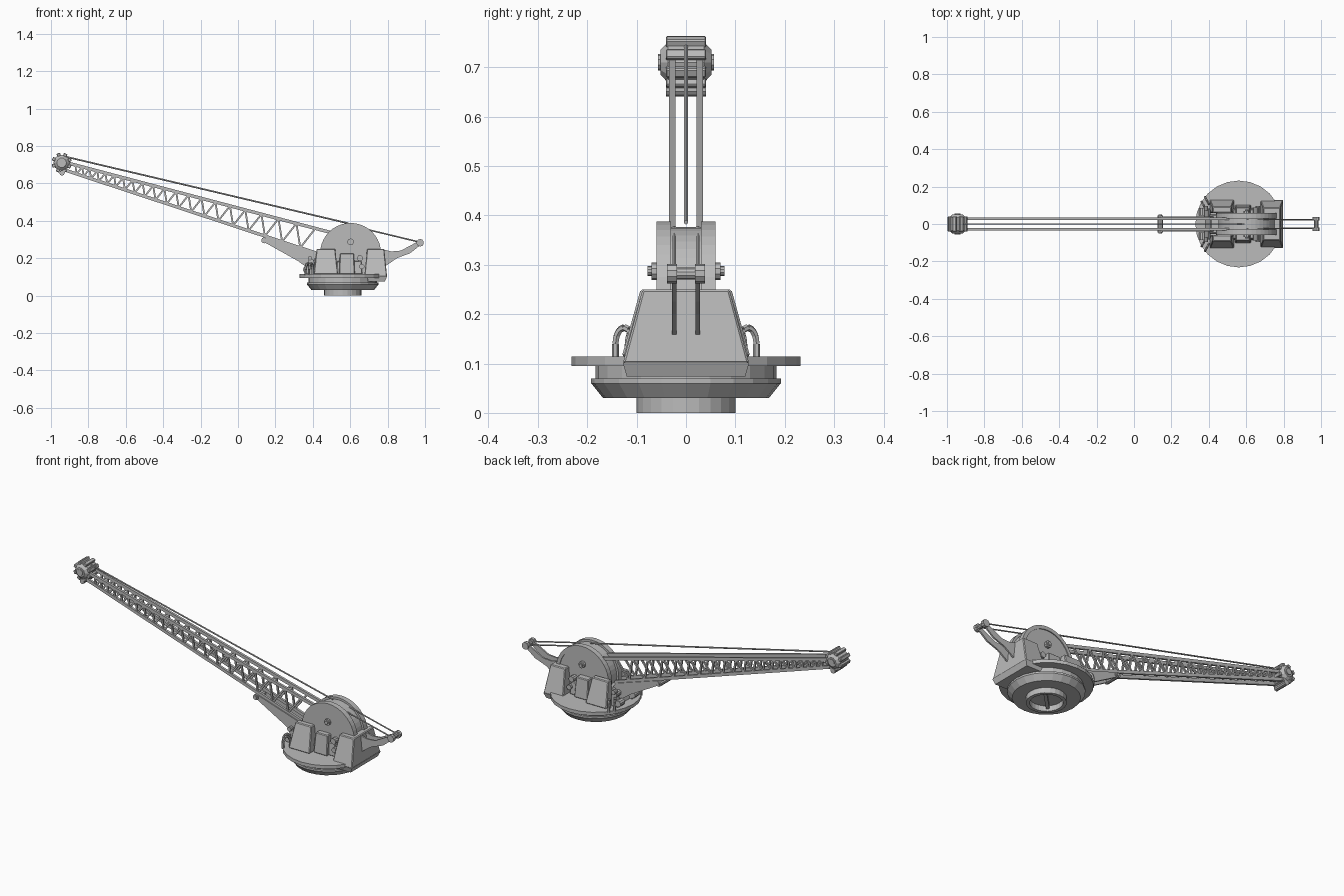
import bpy, bmesh, math
from mathutils import Vector, Matrix

cube = bpy.data.objects.get("Cube")
if cube:
    bpy.data.objects.remove(cube, do_unlink=True)

grey = bpy.data.materials.new("weathered_grey")
grey.use_nodes = True
COLOUR = (0.5, 0.5, 0.5, 1)
grey.diffuse_color = COLOUR
grey.node_tree.nodes["Principled BSDF"].inputs["Base Color"].default_value = COLOUR


def finish(name, bm, bevel=0):
    bmesh.ops.recalc_face_normals(bm, faces=bm.faces)
    mesh = bpy.data.meshes.new(name)
    bm.to_mesh(mesh)
    bm.free()
    mesh.materials.append(grey)
    ob = bpy.data.objects.new(name, mesh)
    bpy.context.collection.objects.link(ob)
    if bevel:
        mod = ob.modifiers.new("bevel", "BEVEL")
        mod.width, mod.segments = bevel, 1
    return ob


def plate(name, outline, y0, y1, bevel=0):
    """Side outline in x, z extruded across y."""
    bm = bmesh.new()
    face = bm.faces.new([bm.verts.new((x, y0, z)) for x, z in outline])
    new = bmesh.ops.extrude_face_region(bm, geom=[face])["geom"]
    verts = [v for v in new if isinstance(v, bmesh.types.BMVert)]
    bmesh.ops.translate(bm, vec=(0, y1 - y0, 0), verts=verts)
    return finish(name, bm, bevel)


def block(name, low, high, z0, z1, bevel=0.004):
    """Tapered block; low and high are x0, x1, y0, y1 rectangles."""
    bm = bmesh.new()
    rings = [[bm.verts.new(p) for p in ((a, c, z), (b, c, z), (b, d, z), (a, d, z))]
             for (a, b, c, d), z in ((low, z0), (high, z1))]
    for ring in rings:
        bm.faces.new(ring)
    for i in range(4):
        j = (i + 1) % 4
        bm.faces.new((rings[0][i], rings[0][j], rings[1][j], rings[1][i]))
    return finish(name, bm, bevel)


def lathe(name, profile, centre, axis="Z", sides=24):
    """Closed profile of radius, height pairs spun around an axis."""
    bm = bmesh.new()
    vs = [bm.verts.new((r, 0, h)) for r, h in profile]
    edges = [bm.edges.new((vs[i], vs[(i + 1) % len(vs)])) for i in range(len(vs))]
    bmesh.ops.spin(bm, geom=vs + edges, cent=(0, 0, 0), axis=(0, 0, 1),
                   angle=math.tau, steps=sides, use_duplicate=False)
    bmesh.ops.remove_doubles(bm, verts=bm.verts, dist=0.0001)
    rot = Matrix.Rotation(math.pi / 2, 4, "X") if axis == "Y" else Matrix()
    bmesh.ops.transform(bm, matrix=Matrix.Translation(centre) @ rot, verts=bm.verts)
    return finish(name, bm)


def add_rod(bm, a, b, radius, sides=8):
    a, b = Vector(a), Vector(b)
    d = b - a
    mat = Matrix.Translation((a + b) / 2) @ d.to_track_quat("Z", "Y").to_matrix().to_4x4()
    if sides == 4:
        mat = mat @ Matrix.Rotation(math.pi / 4, 4, "Z")
    bmesh.ops.create_cone(bm, cap_ends=True, segments=sides, radius1=radius,
                          radius2=radius, depth=d.length, matrix=mat)


def rods(name, pairs, radius, sides=8):
    bm = bmesh.new()
    for a, b in pairs:
        add_rod(bm, a, b, radius, sides)
    return finish(name, bm)


def pin(name, x, z, half, radius, y=0, sides=10):
    return rods(name, [((x, y - half, z), (x, y + half, z))], radius, sides)


SIDES = ((1, "left"), (-1, "right"))
CX = 0.56

# Turntable: open foot ring, flared flange and deck
lathe("foot_ring", [(0.082, 0), (0.1, 0), (0.1, 0.034), (0.082, 0.034)], (CX, 0, 0))
lathe("flange", [(0, 0.034), (0.09, 0.03), (0.168, 0.03), (0.192, 0.06), (0.192, 0.07),
                 (0.183, 0.07), (0.183, 0.096), (0, 0.096)], (CX, 0, 0))
lathe("deck", [(0, 0.095), (0.232, 0.095), (0.232, 0.114), (0, 0.114)], (CX, 0, 0))
rods("foot_cross_bar", [((CX - 0.06, -0.06, 0.022), (CX + 0.06, 0.06, 0.022))], 0.012, 4)

# Rear counterweight housing, split in a straight hull and a sloped belly
block("rear_housing", (0.675, 0.797, -0.128, 0.128), (0.69, 0.782, -0.088, 0.088), 0.1, 0.25)
block("housing_belly", (0.7, 0.785, -0.12, 0.12), (0.68, 0.797, -0.128, 0.128), 0.074, 0.102, 0)

# Cable drum: two cheeks around a recessed core
WX, WZ, WR = 0.602, 0.225, 0.163
for s, side in SIDES:
    lathe("drum_cheek_" + side, [(0, -0.01), (WR - 0.02, -0.01), (WR - 0.02, -0.015),
                                 (WR, -0.015), (WR, 0.015), (0, 0.015)][::s],
          (WX, s * 0.045, WZ), "Y", 40).scale = (1, 1, 1)
lathe("drum_core", [(0, -0.032), (WR - 0.012, -0.032), (WR - 0.012, 0.032), (0, 0.032)],
      (WX, 0, WZ), "Y", 40)
pin("drum_axle", WX, 0.287, 0.07, 0.018)
pin("drum_axle_tip", WX, 0.287, 0.078, 0.01)

# Deck machinery, mirrored on both sides
for s, side in SIDES:
    def rect(x0, x1, y0, y1):
        return (x0, x1, *sorted((s * y0, s * y1)))
    block("cab_" + side, rect(0.405, 0.535, 0.06, 0.13), rect(0.42, 0.52, 0.06, 0.092), 0.114, 0.25)
    block("gearbox_" + side, rect(0.54, 0.625, 0.05, 0.102), rect(0.545, 0.62, 0.05, 0.09), 0.114, 0.225)
    block("gearbox_base_" + side, rect(0.525, 0.665, 0.05, 0.085), rect(0.53, 0.66, 0.05, 0.08), 0.114, 0.185)
    pin("roller_" + side, 0.652, 0.2, 0.018, 0.016, s * 0.07)
    pin("low_roller_" + side, 0.662, 0.155, 0.02, 0.014, s * 0.075)
    # Bent pipes and winch rollers ahead of the cab
    for k, (px, py) in enumerate(((0.39, 0.125), (0.372, 0.1))):
        arc = [(px - 0.01 * math.cos(t), s * (py + 0.018 * math.cos(t)), 0.14 + 0.033 * math.sin(t))
               for t in (i * math.pi / 6 for i in range(7))]
        path = [(*arc[0][:2], 0.11)] + arc + [(*arc[-1][:2], 0.11)]
        rods(f"bent_pipe_{k}_{side}", zip(path, path[1:]), 0.007, 6)
    pin("winch_low_" + side, 0.365, 0.138, 0.02, 0.018, s * 0.065)
    pin("winch_high_" + side, 0.39, 0.18, 0.022, 0.016, s * 0.06)
    pin("winch_top_" + side, 0.385, 0.2, 0.012, 0.012, s * 0.085)
    block("winch_stand_" + side, rect(0.365, 0.41, 0.045, 0.08), rect(0.385, 0.41, 0.05, 0.08), 0.112, 0.18)
    # Boom support arm and rear stay arm
    y0, y1 = s * 0.028, s * 0.04
    plate("support_arm_" + side, [(0.13, 0.285), (0.14, 0.308), (0.16, 0.305), (0.41, 0.225),
                                  (0.47, 0.13), (0.41, 0.12), (0.32, 0.185), (0.15, 0.28)], y0, y1)
    plate("stay_arm_" + side, [(0.77, 0.248), (0.82, 0.236), (0.87, 0.24), (0.968, 0.292),
                               (0.978, 0.272), (0.92, 0.226), (0.85, 0.2), (0.785, 0.155)],
          s * 0.019, s * 0.028)
    pin("stay_collar_" + side, 0.974, 0.282, 0.01, 0.02, s * 0.028)
pin("support_pin", 0.14, 0.295, 0.045, 0.016)
pin("support_pin_core", 0.14, 0.295, 0.05, 0.009)
pin("stay_pin", 0.974, 0.282, 0.036, 0.012)
block("arm_footing", (0.38, 0.47, -0.055, 0.055), (0.41, 0.47, -0.05, 0.05), 0.112, 0.2)

# Lattice boom: two side trusses whose bays grow toward the drum
X0, X1 = -0.92, 0.52


def top_z(x):
    return 0.703 - 0.264 * (x + 0.89)


def low_z(x):
    return 0.659 - 0.33 * (x + 0.89)


stations, x = [], -0.87
while x < 0.46:
    stations.append(x)
    x += 0.82 * (top_z(x) - low_z(x))
for s, side in SIDES:
    y = s * 0.028
    for label, fz, end in (("top", top_z, X1), ("low", low_z, 0.42)):
        outline = [(X0, fz(X0) - 0.009), (end, fz(end) - 0.009), (end, fz(end) + 0.009), (X0, fz(X0) + 0.009)]
        plate(f"{label}_chord_{side}", outline, y - 0.0065, y + 0.0065)
    web = []
    for a, b in zip(stations, stations[1:]):
        foot = a + 0.2 * (b - a)
        web += [((a, y, top_z(a)), (foot, y, low_z(foot))), ((foot, y, low_z(foot)), (b, y, top_z(b)))]
    rods("web_" + side, web, 0.0065, 4)

# Boom head: faceted block with rim lugs, sheave and axle
HX, HZ = -0.943, 0.71
lathe("head_body", [(0, -0.052), (0.026, -0.052), (0.044, -0.036), (0.044, 0.036),
                    (0.026, 0.052), (0, 0.052)], (HX, 0, HZ), "Y", 10)
for k in range(8):
    t = k * math.tau / 8 + 0.35
    cx, cz = HX + 0.045 * math.cos(t), HZ + 0.045 * math.sin(t)
    d, n = Vector((math.cos(t), math.sin(t))), Vector((-math.sin(t), math.cos(t)))
    c = Vector((cx, cz))
    lug = [c + d * i * 0.009 + n * j * 0.01 for i, j in ((-1, -1), (1, -1), (1, 1), (-1, 1))]
    plate(f"head_lug_{k}", lug, -0.041, 0.041, 0.003)
pin("head_axle", HX, HZ, 0.057, 0.017)
pin("head_sheave", HX + 0.002, 0.655, 0.041, 0.014)

# Hoist cable along the boom and paired stays behind the drum
rods("hoist_cable", [((-0.92, 0, 0.742), (0.59, 0, 0.386))], 0.0045, 6)
rods("stay_cables", [((0.6, s * 0.024, 0.375), (0.974, s * 0.024, 0.285)) for s, _ in SIDES], 0.004, 6)
